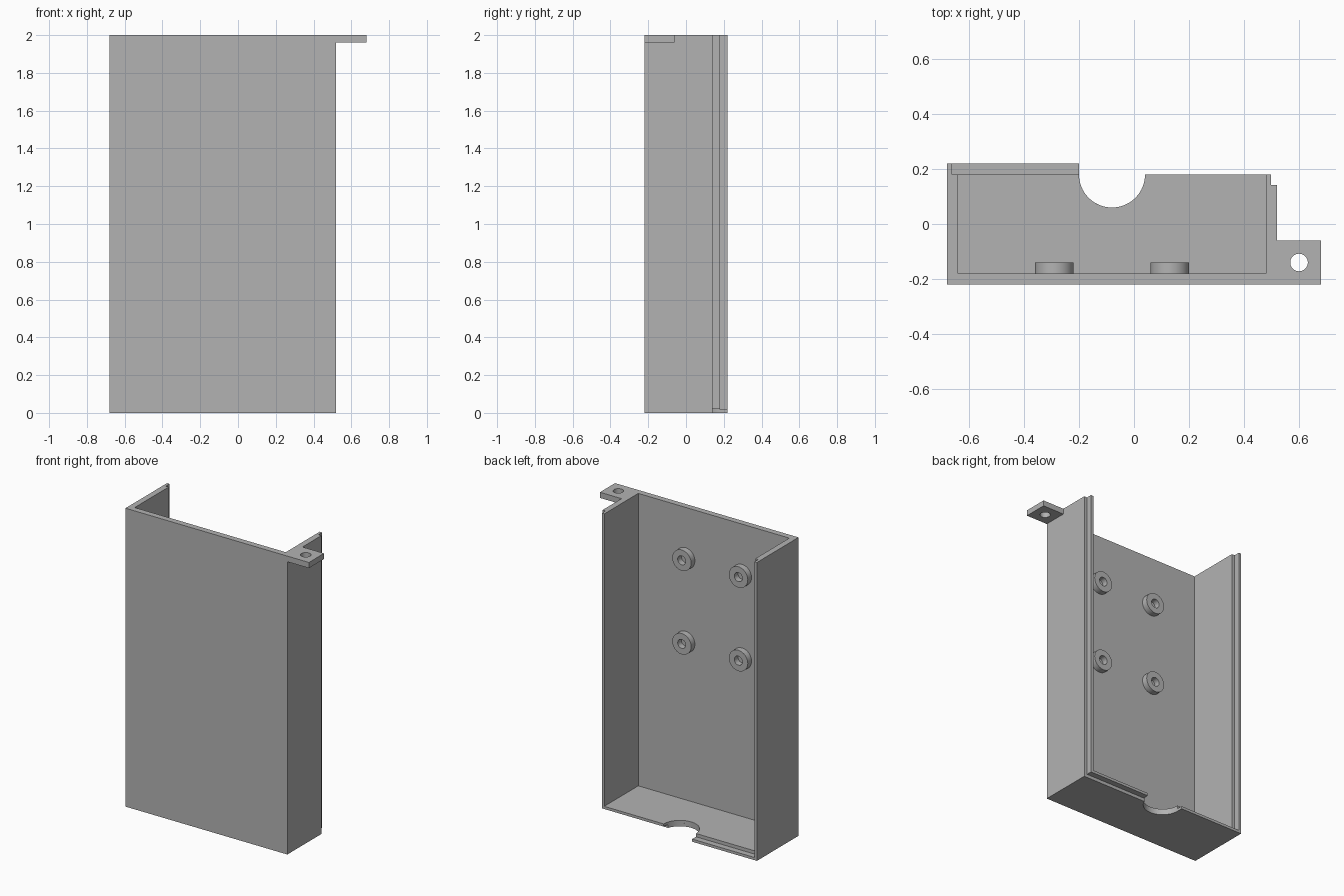
import bpy, bmesh, math
from mathutils import Matrix

if "Cube" in bpy.data.objects:
    bpy.data.objects.remove(bpy.data.objects["Cube"])

grey = bpy.data.materials.new("light_grey")
grey.diffuse_color = (0.45, 0.45, 0.45, 1)
grey.use_nodes = True
grey.node_tree.nodes["Principled BSDF"].inputs["Base Color"].default_value = grey.diffuse_color


def finish(name, bm):
    bmesh.ops.recalc_face_normals(bm, faces=bm.faces)
    me = bpy.data.meshes.new(name)
    bm.to_mesh(me)
    bm.free()
    me.materials.append(grey)
    ob = bpy.data.objects.new(name, me)
    bpy.context.collection.objects.link(ob)
    return ob


def prism(name, outline, z0, z1):
    """Extrude a plan outline between two heights."""
    bm = bmesh.new()
    face = bm.faces.new([bm.verts.new((x, y, z0)) for x, y in outline])
    ext = bmesh.ops.extrude_face_region(bm, geom=[face])["geom"]
    bmesh.ops.translate(bm, vec=(0, 0, z1 - z0),
                        verts=[v for v in ext if isinstance(v, bmesh.types.BMVert)])
    return finish(name, bm)


def combine(target, other, operation):
    mod = target.modifiers.new("cut_or_join", 'BOOLEAN')
    mod.operation, mod.solver, mod.object = operation, 'EXACT', other
    bpy.context.view_layer.objects.active = target
    bpy.ops.object.modifier_apply(modifier=mod.name)
    bpy.data.objects.remove(other)


def smooth(ob):
    bpy.ops.object.select_all(action='DESELECT')
    ob.select_set(True)
    bpy.context.view_layer.objects.active = ob
    bpy.ops.object.shade_smooth_by_angle(angle=math.radians(30))


# Main dimensions
L, R, F, B = -0.68, 0.52, -0.22, 0.22      # outer left, right, front, back
T = 0.04                                   # wall thickness
RIM, STEP = 0.18, 0.141                    # rim and rebate depths
LIP, GAP = 0.018, 0.022                    # lip thickness, rebate depth
NX, NR = -0.08, 0.12                       # cable notch centre and radius


def notch(y):
    """Cable notch arc from depth y on the right round to the left rim."""
    a0 = 2 * math.pi - math.asin((RIM - y) / NR)
    n = 40
    return [(NX + NR * math.cos(a), RIM + NR * math.sin(a))
            for a in (a0 + (math.pi - a0) * i / n for i in range(n + 1))]


front = [(L, F), (R, F), (R, STEP)]
right_lip = [(R - GAP, STEP), (R - GAP, RIM)]
left_lip = [(L + LIP, RIM), (L + LIP, B), (L, B)]

# Floor in stepped layers, then the three upright walls
body = prism("case_body", front + notch(STEP) + [(NX - NR, B), (L, B)], 0, LIP)
layers = [
    (front + notch(STEP) + left_lip, LIP, GAP),
    (front + right_lip + notch(RIM) + left_lip, GAP, T),
    (front + right_lip + [(R - T, RIM), (R - T, F + T), (L + T, F + T), (L + T, RIM)]
     + left_lip, T, 2),
]
for outline, z0, z1 in layers:
    combine(body, prism("layer", outline, z0, z1), 'UNION')
smooth(body)

# Mounting tab with a screw hole
tab = prism("mounting_tab", [(R, F), (0.68, F), (0.68, -0.06), (R, -0.06)], 1.962, 2)
hole = [(0.6 + 0.032 * math.cos(i * math.tau / 32), -0.14 + 0.032 * math.sin(i * math.tau / 32))
        for i in range(32)]
combine(tab, prism("hole_cutter", hole, 1.9, 2.1), 'DIFFERENCE')
smooth(tab)


# Ring standoffs on the inside of the front panel
def standoff(x, z):
    bm = bmesh.new()
    pts = [(0.07, 0), (0.07, T), (0.03, T), (0.03, 0)]
    vs = [bm.verts.new((r, 0, h)) for r, h in pts]
    edges = [bm.edges.new(p) for p in zip(vs, vs[1:])]
    bmesh.ops.spin(bm, geom=vs + edges, cent=(0, 0, 0), axis=(0, 0, 1),
                   angle=math.tau, steps=40, use_merge=True)
    bmesh.ops.remove_doubles(bm, verts=bm.verts, dist=1e-5)
    ob = finish("standoff", bm)
    # axis points to the back
    ob.data.transform(Matrix.Translation((x, F + T, z)) @ Matrix.Rotation(-math.pi / 2, 4, 'X'))
    smooth(ob)


for x in (-0.29, 0.13):
    for z in (1.10, 1.66):
        standoff(x, z)
